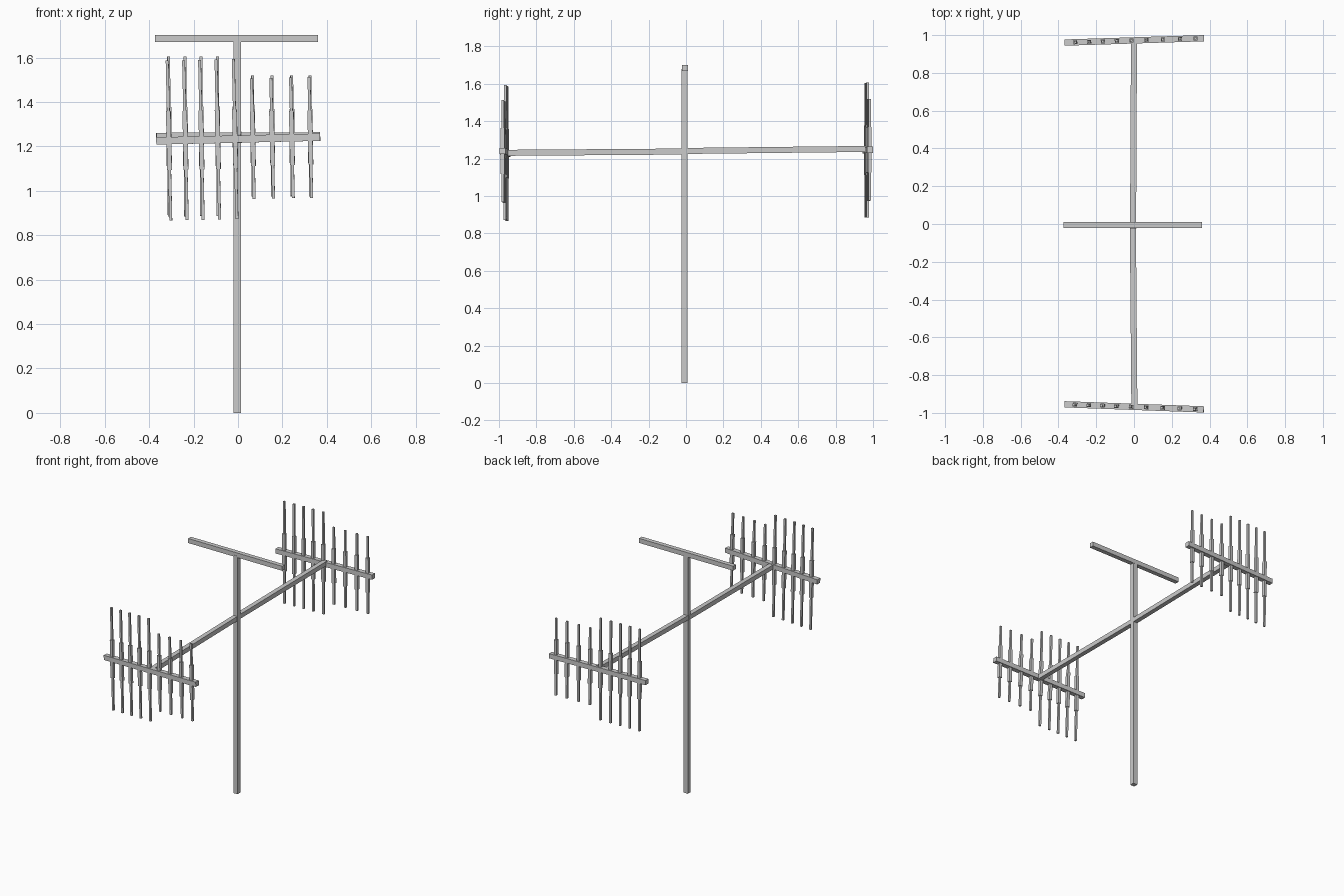
import bpy, bmesh
from math import radians
from mathutils import Matrix, Vector

if "Cube" in bpy.data.objects:
    bpy.data.objects.remove(bpy.data.objects["Cube"])


def make(name, boxes, matrix=Matrix()):
    """One object from boxes given as (centre, size)."""
    bm = bmesh.new()
    for centre, size in boxes:
        m = Matrix.Translation(centre) @ Matrix.Diagonal((*size, 1))
        bmesh.ops.create_cube(bm, size=1, matrix=m)
    me = bpy.data.meshes.new(name)
    bm.to_mesh(me)
    bm.free()
    ob = bpy.data.objects.new(name, me)
    ob.matrix_world = matrix
    bpy.context.collection.objects.link(ob)
    return ob


def bar(name, a, b, w):
    """Square bar running between two points."""
    a, b = Vector(a), Vector(b)
    d = b - a
    rot = d.to_track_quat('Y', 'Z').to_matrix().to_4x4()
    return make(name, [((0, 0, 0), (w, d.length, w))],
                Matrix.Translation((a + b) / 2) @ rot)


# Mast and top crossbar
make("mast", [((-0.004, -0.007, 0.84), (0.033, 0.032, 1.68))])
make("top_bar", [((-0.007, -0.006, 1.685), (0.735, 0.031, 0.032))])

# Two slightly misaligned halves of the long arm
bar("front_arm", (0.002, -0.968, 1.231), (-0.006, 0.0, 1.238), 0.032)
bar("back_arm", (-0.005, -0.01, 1.241), (0.0, 0.974, 1.252), 0.032)

# Antennas: boom plus five long and four short rods
ROD_X = [-0.312, -0.238, -0.166, -0.092, -0.014, 0.066, 0.153, 0.242, 0.325]


def antenna(side, y, z, yaw, roll):
    m = (Matrix.Translation((0.001, y, z)) @ Matrix.Rotation(radians(yaw), 4, 'Z')
         @ Matrix.Rotation(radians(roll), 4, 'Y'))
    make(side + "_boom", [((0, 0, 0), (0.738, 0.033, 0.033))], m)
    for i, x in enumerate(ROD_X):
        half, sleeve = (0.36, 0.133) if i < 5 else (0.272, 0.122)
        boxes = [((x, 0, 0), (0.021, 0.021, 2 * sleeve))]
        mid, length = (half + sleeve) / 2, half - sleeve
        boxes += [((x, 0, s * mid), (0.013, 0.013, length)) for s in (-1, 1)]
        make(f"{side}_rod_{i + 1}", boxes, m)


antenna("front", -0.968, 1.233, -2.1, -1.3)
antenna("back", 0.972, 1.246, 1.8, -0.2)
